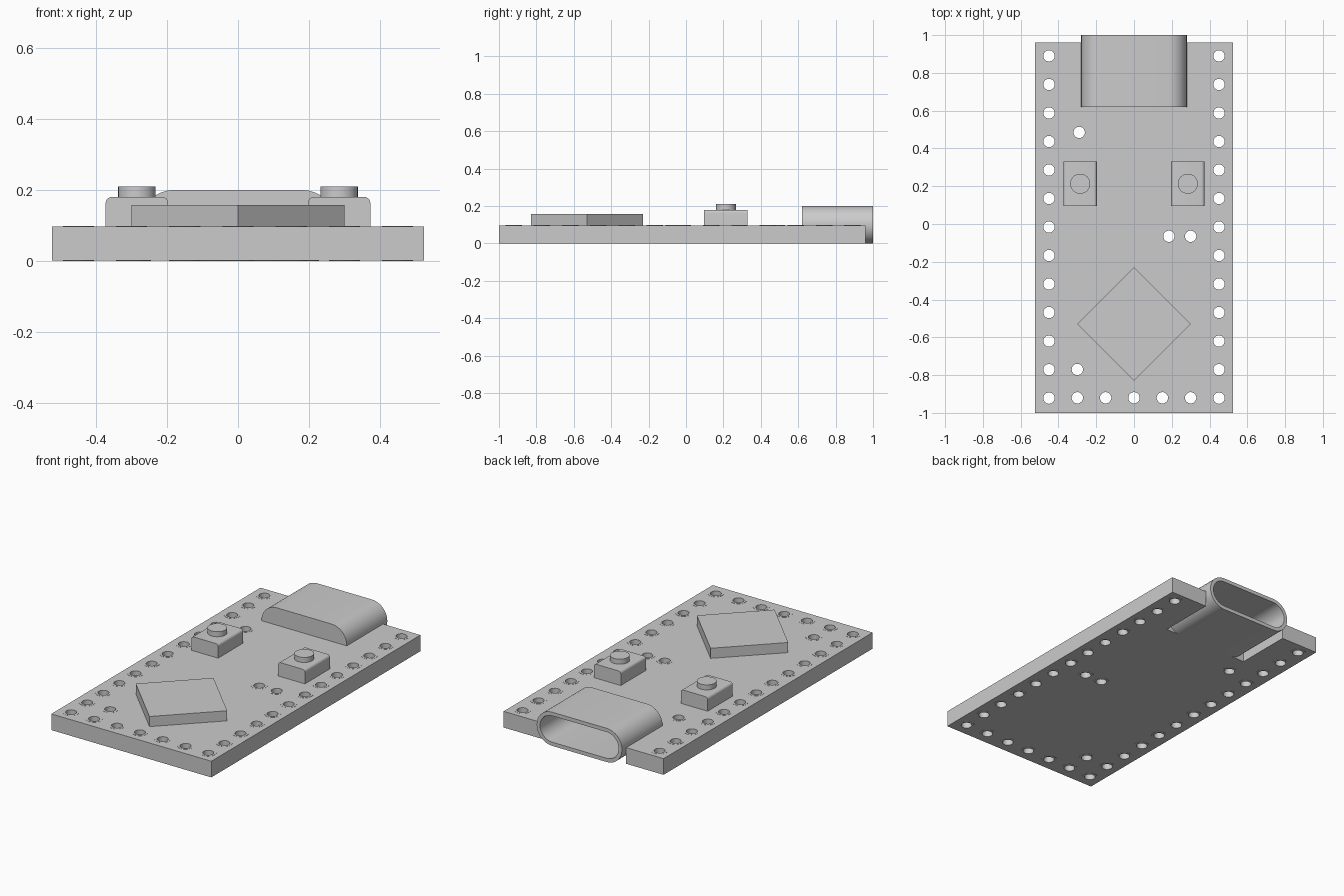
import bpy, bmesh
from math import pi, sin, cos, radians
from mathutils import Matrix

if "Cube" in bpy.data.objects:
    bpy.data.objects.remove(bpy.data.objects["Cube"])

grey = bpy.data.materials.new("plain_grey")
grey.use_nodes = True
COLOUR = (0.6, 0.6, 0.6, 1)
grey.diffuse_color = COLOUR
grey.node_tree.nodes["Principled BSDF"].inputs["Base Color"].default_value = COLOUR

BOARD_TOP = 0.098
LIFT = 0.001        # pads stand this far proud of the board
PITCH = 0.151


def make(name, bm, smooth=False):
    """Turn a bmesh into a finished grey object."""
    bmesh.ops.recalc_face_normals(bm, faces=bm.faces[:])
    mesh = bpy.data.meshes.new(name)
    bm.to_mesh(mesh)
    bm.free()
    mesh.materials.append(grey)
    obj = bpy.data.objects.new(name, mesh)
    bpy.context.collection.objects.link(obj)
    if smooth:
        bpy.ops.object.select_all(action='DESELECT')
        obj.select_set(True)
        bpy.context.view_layer.objects.active = obj
        bpy.ops.object.shade_smooth_by_angle(angle=radians(35))
    return obj


def add_box(bm, x0, x1, y0, y1, z0, z1):
    centre = Matrix.Translation(((x0 + x1) / 2, (y0 + y1) / 2, (z0 + z1) / 2))
    size = Matrix.Diagonal((x1 - x0, y1 - y0, z1 - z0, 1))
    return bmesh.ops.create_cube(bm, size=1, matrix=centre @ size)["verts"]


def add_cylinder(bm, x, y, z0, z1, r, segments=24):
    bmesh.ops.create_cone(bm, cap_ends=True, segments=segments, radius1=r, radius2=r,
                          depth=z1 - z0, matrix=Matrix.Translation((x, y, (z0 + z1) / 2)))


def bridge(bm, a, b):
    n = len(a)
    for i in range(n):
        j = (i + 1) % n
        bm.faces.new((a[i], a[j], b[j], b[i]))


# Pin positions: two long columns, the front row and a few loose ones
pins = [(s * 0.45, 0.89 - i * PITCH) for s in (-1, 1) for i in range(13)]
pins += [(i * 0.15, -0.92) for i in range(-2, 3)]
pins += [(-0.3, -0.77), (-0.29, 0.485), (0.185, -0.065), (0.3, -0.065)]

# Board with connector notch and drilled holes
bm = bmesh.new()
add_box(bm, -0.525, 0.525, -1, 0.96, LIFT, BOARD_TOP - LIFT)
board = make("board", bm)
bm = bmesh.new()
add_box(bm, -0.28, 0.28, 0.62, 1.1, -0.1, 0.2)
for x, y in pins:
    add_cylinder(bm, x, y, -0.1, 0.2, 0.037)
cutter = make("board_cutter", bm)
cutter.hide_render = True
cut = board.modifiers.new("holes", 'BOOLEAN')
cut.operation = 'DIFFERENCE'
cut.solver = 'EXACT'
cut.object = cutter
bpy.context.view_layer.update()
depsgraph = bpy.context.evaluated_depsgraph_get()
board_mesh = bpy.data.meshes.new_from_object(board.evaluated_get(depsgraph))
board.modifiers.clear()
board.data = board_mesh
bpy.data.objects.remove(cutter)

# Pin hole sleeves
bm = bmesh.new()
for x, y in pins:
    loops = []
    for r, z in ((0.044, 0), (0.044, BOARD_TOP), (0.03, BOARD_TOP), (0.03, 0)):
        loops.append([bm.verts.new((x + r * cos(k * pi / 12), y + r * sin(k * pi / 12), z))
                      for k in range(24)])
    for k in range(4):
        bridge(bm, loops[k], loops[(k + 1) % 4])
make("pin_hole_sleeves", bm, smooth=True)

# Main chip, turned by an eighth
bm = bmesh.new()
side = 0.3 * 2 ** 0.5
add_box(bm, -side / 2, side / 2, -side / 2, side / 2, BOARD_TOP - 0.002, 0.157)
bmesh.ops.transform(bm, verts=bm.verts[:],
                    matrix=Matrix.Translation((0, -0.53, 0)) @ Matrix.Rotation(pi / 4, 4, 'Z'))
make("chip", bm)

# Two push buttons
for side_name, s in (("right", -1), ("left", 1)):
    bm = bmesh.new()
    cx = s * 0.285
    add_box(bm, cx - 0.088, cx + 0.088, 0.095, 0.33, BOARD_TOP - 0.002, 0.18)
    top_edges = [e for e in bm.edges
                 if all(v.co.z > 0.17 for v in e.verts)
                 and abs(e.verts[0].co.y - e.verts[1].co.y) > 0.1]
    bmesh.ops.bevel(bm, geom=top_edges, offset=0.016, segments=5, profile=0.5,
                    affect='EDGES')
    make(side_name + "_button_body", bm, smooth=True)
    bm = bmesh.new()
    add_cylinder(bm, cx, 0.213, 0.178, 0.21, 0.053, 32)
    make(side_name + "_button_cap", bm, smooth=True)


# Socket: hollow rounded shell, open at the back
def stadium(bm, r, y, steps=16):
    ring = []
    for s in (1, -1):
        for k in range(steps + 1):
            a = -pi / 2 + pi * k / steps
            ring.append(bm.verts.new((s * (0.18 + r * cos(a)), y, 0.1 + s * r * sin(a))))
    return ring


bm = bmesh.new()
rings = [stadium(bm, r, y) for r, y in ((0.1, 0.62), (0.1, 1.0), (0.078, 1.0), (0.078, 0.645))]
for a, b in zip(rings, rings[1:]):
    bridge(bm, a, b)
bm.faces.new(rings[0])
bm.faces.new(rings[-1])
make("socket_shell", bm, smooth=True)
